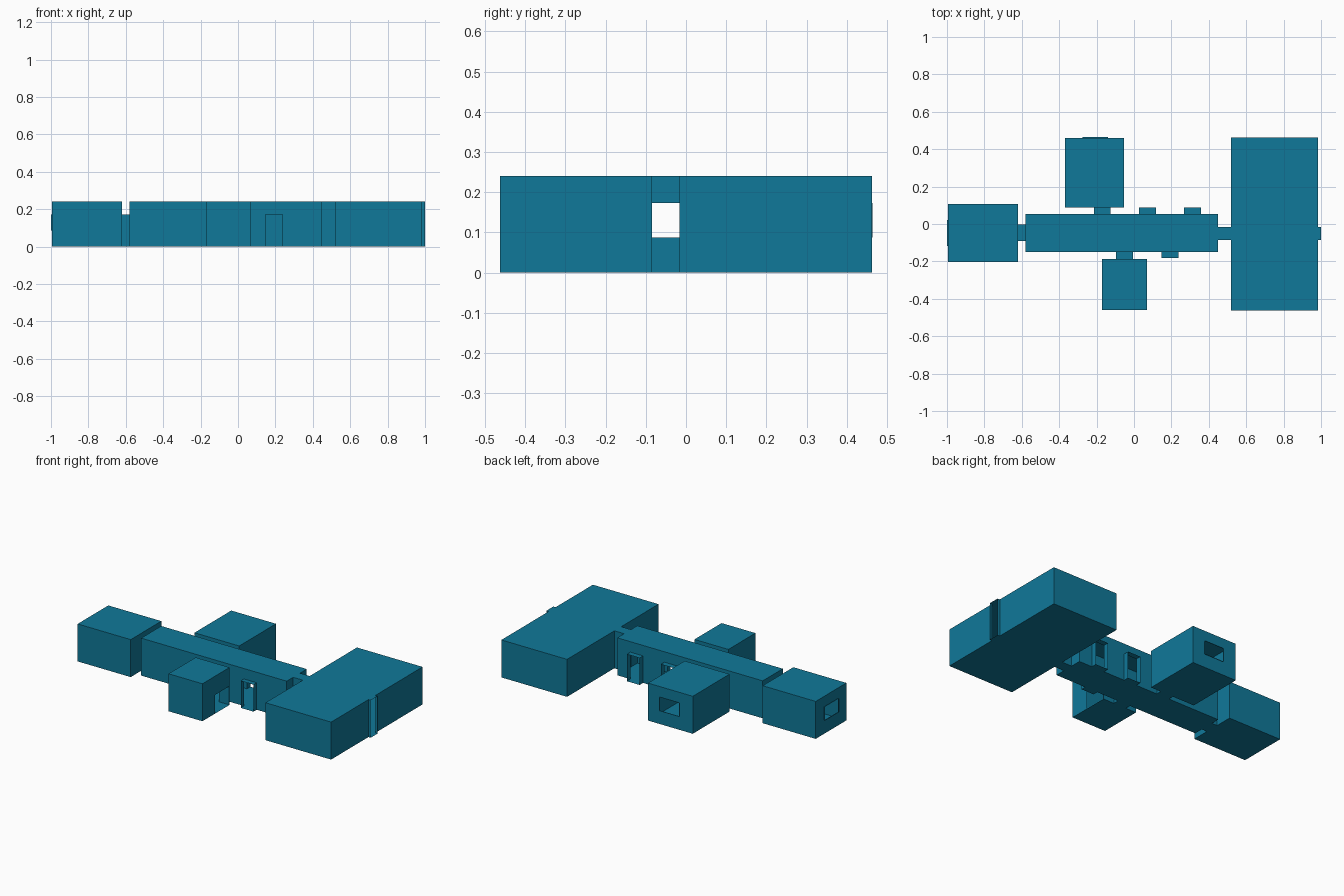
import bpy, bmesh

if "Cube" in bpy.data.objects:
    bpy.data.objects.remove(bpy.data.objects["Cube"])

H, DOOR = 0.24, 0.173          # ceiling height, doorway height
SILL, HEAD = 0.087, 0.173      # window bottom and top

mat = bpy.data.materials.new("teal")
mat.diffuse_color = (0.005, 0.19, 0.32, 1)
mat.use_nodes = True
mat.node_tree.nodes["Principled BSDF"].inputs["Base Color"].default_value = mat.diffuse_color


def finish(name, bm):
    bmesh.ops.remove_doubles(bm, verts=bm.verts, dist=1e-5)
    me = bpy.data.meshes.new(name)
    bm.to_mesh(me)
    bm.free()
    me.materials.append(mat)
    bpy.context.collection.objects.link(bpy.data.objects.new(name, me))


def quad(bm, pts, flip=False):
    bm.faces.new([bm.verts.new(p) for p in (pts[::-1] if flip else pts)])


def slab(bm, x0, x1, y0, y1, z, down):
    quad(bm, [(x0, y0, z), (x1, y0, z), (x1, y1, z), (x0, y1, z)], down)


def wall(bm, axis, pos, a0, a1, z1, holes, flip):
    """Single-sheet wall on a plane, split into cells that skip the openings."""
    a = sorted({a0, a1, *[v for h in holes for v in h[:2]]})
    z = sorted({0, z1, *[v for h in holes for v in h[2:]]})
    put = (lambda u, w: (pos, u, w)) if axis == 'x' else (lambda u, w: (u, pos, w))
    for u, v in zip(a, a[1:]):
        for s, t in zip(z, z[1:]):
            cu, cz = (u + v) / 2, (s + t) / 2
            if any(h[0] < cu < h[1] and h[2] < cz < h[3] for h in holes):
                continue
            quad(bm, [put(u, s), put(v, s), put(v, t), put(u, t)], flip)


def room(name, x0, x1, y0, y1, **holes):
    bm = bmesh.new()
    slab(bm, x0, x1, y0, y1, 0, True)
    slab(bm, x0, x1, y0, y1, H, False)
    wall(bm, 'x', x0, y0, y1, H, holes.get('west', []), True)
    wall(bm, 'x', x1, y0, y1, H, holes.get('east', []), False)
    wall(bm, 'y', y0, x0, x1, H, holes.get('south', []), False)
    wall(bm, 'y', y1, x0, x1, H, holes.get('north', []), True)
    finish(name, bm)


def tunnel(name, axis, x0, x1, y0, y1, z0, z1):
    """Open-ended passage or window reveal running along the given axis."""
    bm = bmesh.new()
    slab(bm, x0, x1, y0, y1, z0, True)
    slab(bm, x0, x1, y0, y1, z1, False)
    if axis == 'x':
        for y, f in ((y0, False), (y1, True)):
            quad(bm, [(x0, y, z0), (x1, y, z0), (x1, y, z1), (x0, y, z1)], f)
    else:
        for x, f in ((x0, True), (x1, False)):
            quad(bm, [(x, y0, z0), (x, y1, z0), (x, y1, z1), (x, y0, z1)], f)
    finish(name, bm)


# Doorway spans along the corridor
north_doors = [(-0.215, -0.125), (0.027, 0.117), (0.267, 0.357)]
south_doors = [(-0.096, -0.006), (0.147, 0.237)]
west_door, east_door = (-0.092, -0.002), (-0.085, -0.016)
west_win, north_win = (-0.118, 0.022), (-0.275, -0.138)


def door(span, top=DOOR):
    return (*span, 0, top)


# Rooms
room("corridor", -0.581, 0.45, -0.15, 0.053,
     north=[door(d) for d in north_doors], south=[door(d) for d in south_doors],
     west=[door(west_door)], east=[door(east_door, H)])
room("west_room", -0.995, -0.619, -0.202, 0.108,
     west=[(*west_win, SILL, HEAD)], east=[door(west_door)])
room("hall", 0.519, 0.984, -0.463, 0.463,
     west=[door(east_door, H)], east=[door(east_door, H)])
room("north_room", -0.37, -0.053, 0.088, 0.46,
     north=[(*north_win, SILL, HEAD)], south=[door(north_doors[0])])
room("south_room", -0.17, 0.07, -0.46, -0.186,
     north=[door(south_doors[0])], east=[(-0.334, -0.19, 0, 0.12)])

# Passages between rooms and open door stubs
for i, (a, b) in enumerate(north_doors):
    tunnel(f"north_doorway_{i}", 'y', a, b, 0.053, 0.088, 0, DOOR)
for i, (a, b) in enumerate(south_doors):
    tunnel(f"south_doorway_{i}", 'y', a, b, -0.186 + 0.004 * i, -0.15, 0, DOOR)
tunnel("west_passage", 'x', -0.619, -0.581, *west_door, 0, DOOR)
tunnel("east_passage", 'x', 0.45, 0.519, *east_door, 0, H)
tunnel("main_entrance", 'x', 0.984, 1.0, *east_door, 0, H)

# Window reveals
tunnel("west_window", 'x', -1.0, -0.995, *west_win, SILL, HEAD)
tunnel("north_window", 'y', *north_win, 0.46, 0.464, SILL, HEAD)
